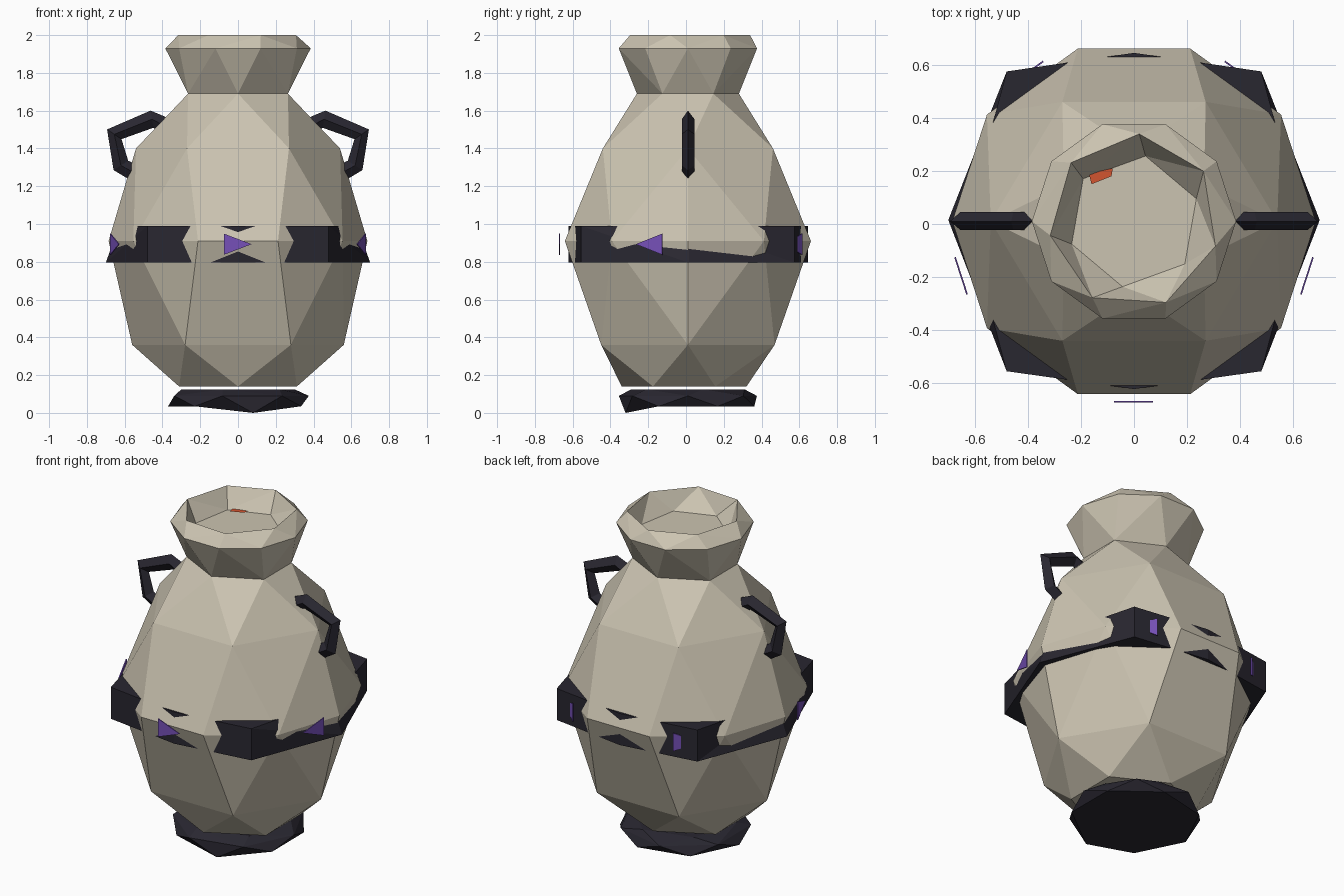
import bpy, bmesh
from math import sin, cos, pi, radians, atan2
from mathutils import Vector

if "Cube" in bpy.data.objects:
    bpy.data.objects.remove(bpy.data.objects["Cube"])


def material(name, rgb):
    m = bpy.data.materials.new(name)
    m.diffuse_color = (*rgb, 1)
    m.use_nodes = True
    m.node_tree.nodes["Principled BSDF"].inputs["Base Color"].default_value = m.diffuse_color
    return m


CLAY = material("clay", (0.60, 0.55, 0.44))
DARK = material("dark_metal", (0.022, 0.02, 0.03))
PURPLE = material("purple", (0.18, 0.08, 0.48))
ORANGE = material("orange", (0.65, 0.09, 0.03))


def finish(name, bm, mat, fix=True):
    if fix:
        bmesh.ops.recalc_face_normals(bm, faces=bm.faces)
    me = bpy.data.meshes.new(name)
    bm.to_mesh(me)
    bm.free()
    me.materials.append(mat)
    ob = bpy.data.objects.new(name, me)
    bpy.context.collection.objects.link(ob)
    return ob


def ring(n, r, z, phase=0.0, ry=None, cy=0.01):
    """Regular n-sided ring, phase in degrees."""
    ry = r if ry is None else ry
    angs = [radians(phase) + 2 * pi * i / n for i in range(n)]
    return [(r * cos(a), cy + ry * sin(a), z) for a in angs]


def loft(name, rings, mat):
    """Join rings of differing side counts with triangles and cap both ends."""
    bm = bmesh.new()
    loops = []
    for pts in rings:
        pts = sorted(pts, key=lambda p: (atan2(p[1] - 0.01, p[0]) + 0.01) % (2 * pi))
        loops.append([bm.verts.new(p) for p in pts])

    def ang(loop, i):
        v = loop[i % len(loop)].co
        return (atan2(v.y - 0.01, v.x) + 0.01) % (2 * pi) + 2 * pi * (i // len(loop))

    for a, b in zip(loops, loops[1:]):
        i = j = 0
        while i < len(a) or j < len(b):
            va, vb = a[i % len(a)], b[j % len(b)]
            step_a = j >= len(b) or (i < len(a) and
                     ang(a, i) + ang(a, i + 1) <= ang(b, j) + ang(b, j + 1))
            if step_a:
                i += 1
                bm.faces.new((va, a[i % len(a)], vb))
            else:
                j += 1
                bm.faces.new((va, b[j % len(b)], vb))
    bm.faces.new(loops[0])
    bm.faces.new(loops[-1])
    return finish(name, bm, mat)


# Vase body: outer wall, flared rim, sloping lip and shallow inner floor
loft("vase_body", [
    ring(6, 0.36, 0.14, 30, ry=0.33, cy=-0.01),
    ring(6, 0.56, 0.36, 0, ry=0.53),
    ring(10, 0.685, 0.91, 0),
    ring(6, 0.54, 1.40, 0, ry=0.52),
    ring(6, 0.305, 1.69, 30, ry=0.27),
    ring(10, 0.385, 1.93, 0),
    ring(7, 0.32, 2.0, 35, ry=0.33),
    ring(6, 0.25, 1.885, 20),
], CLAY)

# Foot: low seven-sided disc with one low corner
bottom = ring(7, 0.37, 0.035, 26, ry=0.36)
low = min(range(7), key=lambda i: bottom[i][1])
bottom[low] = (0.08, -0.32, 0.0)
loft("foot", [bottom, ring(7, 0.375, 0.09, 0), ring(6, 0.31, 0.125, 15)], DARK)


# Belt: flared eight-cornered band that breaks through the body
def belt_ring(side, z):
    pts = [(0, -0.622, z), (0, 0.645, z)]
    for s in (-1, 1):
        pts += [(s * side, 0.015, z), (s * 0.48, 0.575, z), (s * 0.48, -0.555, z)]
    return pts


loft("belt", [belt_ring(0.70, 0.795), belt_ring(0.63, 0.99)], DARK)

# Handles: angular loops with a diamond section, mirrored left and right
PATH = [(0.39, 1.52), (0.455, 1.555), (0.655, 1.475), (0.62, 1.31), (0.51, 1.25)]
for side, label in ((1, "right"), (-1, "left")):
    bm = bmesh.new()
    secs = []
    for i, p in enumerate(PATH):
        a, b = Vector(PATH[max(i - 1, 0)]), Vector(PATH[min(i + 1, 4)])
        t = (b - a).normalized()
        n = Vector((-t.y, t.x)) * 0.046
        c = Vector(p)
        secs.append([bm.verts.new((side * q.x, y, q.y)) for q, y in
                     ((c + n, 0.01), (c, 0.045), (c - n, 0.01), (c, -0.022))])
    for s, e in zip(secs, secs[1:]):
        for k in range(4):
            bm.faces.new((s[k], s[(k + 1) % 4], e[(k + 1) % 4], e[k]))
    bm.faces.new(secs[0])
    bm.faces.new(secs[-1])
    finish(label + "_handle", bm, DARK)

# Five thin triangular markers round the belt; sign gives pointing direction
for k, (deg, s) in enumerate(((-90, 1), (-18, -1), (54, -1), (126, 1), (198, 1))):
    a = radians(deg)
    out = Vector((cos(a), sin(a), 0))
    tan = Vector((-sin(a), cos(a), 0)) * s
    mid = Vector((0, 0.015, 0.893)) + out * 0.685
    tri = [mid + tan * 0.072, mid - tan * 0.075 + Vector((0, 0, 0.056)),
           mid - tan * 0.075 - Vector((0, 0, 0.056))]
    bm = bmesh.new()
    front = [bm.verts.new(p + out * 0.003) for p in tri]
    back = [bm.verts.new(p - out * 0.003) for p in tri]
    bm.faces.new(front)
    bm.faces.new(back[::-1])
    for i in range(3):
        j = (i + 1) % 3
        bm.faces.new((front[i], back[i], back[j], front[j]))
    finish("marker_%d" % (k + 1), bm, PURPLE)

# Ember: small glowing patch on the inner floor
bm = bmesh.new()
bm.faces.new([bm.verts.new((x, y, 1.892)) for x, y in
              ((-0.16, 0.15), (-0.085, 0.18), (-0.08, 0.21), (-0.17, 0.19))])
finish("ember", bm, ORANGE, fix=False)
